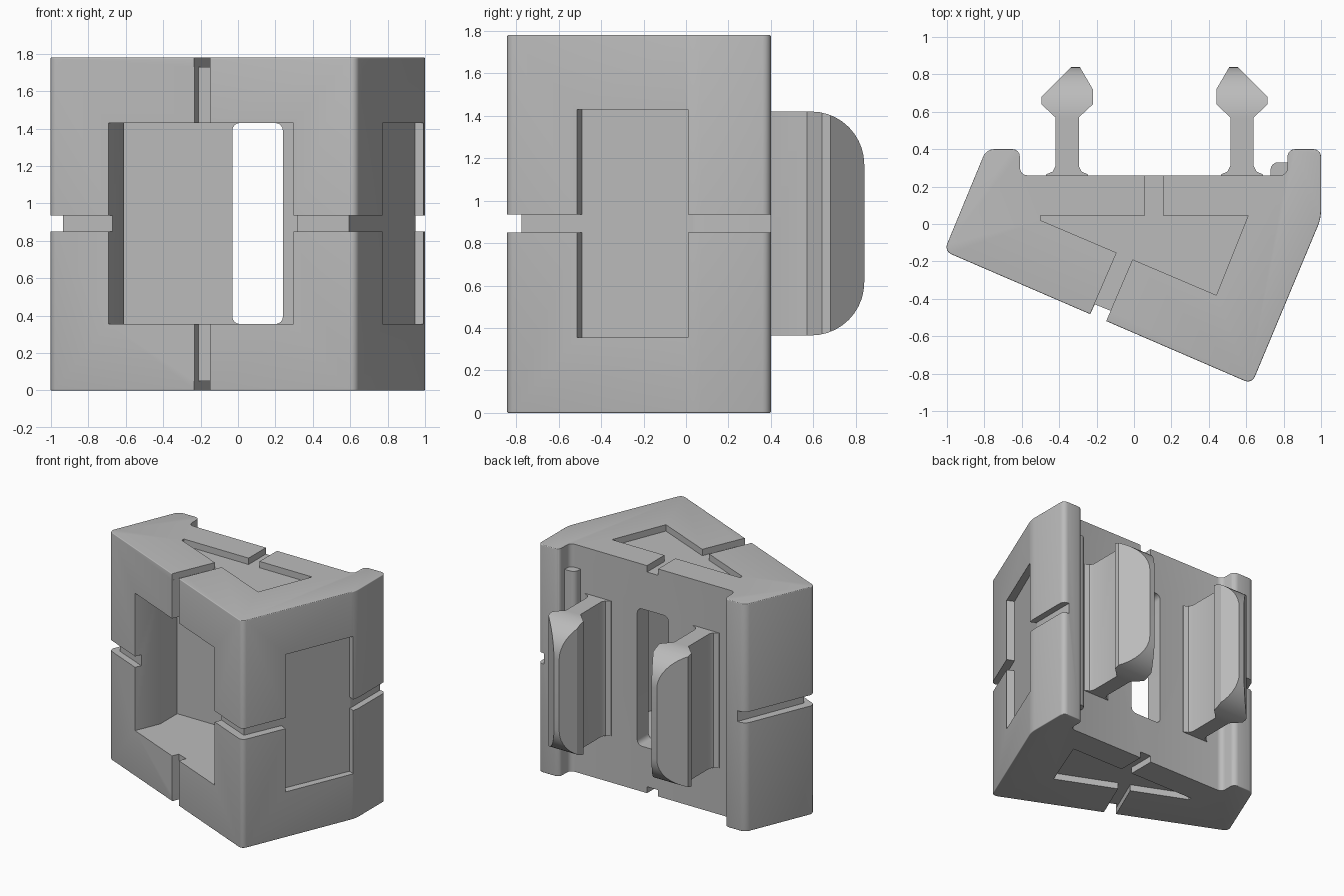
import bpy
import bmesh
import math

cube = bpy.data.objects.get("Cube")
if cube:
    bpy.data.objects.remove(cube, do_unlink=True)

H = 1.78              # total height
LOW, HIGH = 0.355, 1.43   # window height range
DEPTH = 0.05          # groove and recess depth

grey = bpy.data.materials.new("plain_grey")
grey.use_nodes = True
colour = (0.5, 0.5, 0.5, 1)
grey.diffuse_color = colour
grey.node_tree.nodes["Principled BSDF"].inputs["Base Color"].default_value = colour


def prism(name, points, z0, z1):
    """Extrude a plan outline from z0 to z1."""
    bm = bmesh.new()
    face = bm.faces.new([bm.verts.new((x, y, z0)) for x, y in points])
    out = bmesh.ops.extrude_face_region(bm, geom=[face])
    top = [v for v in out["geom"] if isinstance(v, bmesh.types.BMVert)]
    bmesh.ops.translate(bm, verts=top, vec=(0, 0, z1 - z0))
    bmesh.ops.recalc_face_normals(bm, faces=bm.faces)
    mesh = bpy.data.meshes.new(name)
    bm.to_mesh(mesh)
    bm.free()
    obj = bpy.data.objects.new(name, mesh)
    bpy.context.collection.objects.link(obj)
    mesh.materials.append(grey)
    return obj


def box(name, x0, x1, y0, y1, z0, z1):
    return prism(name, [(x0, y0), (x1, y0), (x1, y1), (x0, y1)], z0, z1)


def round_edges(obj, test, radius, segments=4):
    """Bevel the edges whose two end points pass the test."""
    bm = bmesh.new()
    bm.from_mesh(obj.data)
    edges = [e for e in bm.edges if test(e.verts[0].co, e.verts[1].co)]
    bmesh.ops.bevel(bm, geom=edges, offset=radius, offset_type='OFFSET',
                    segments=segments, profile=0.5, affect='EDGES', clamp_overlap=True)
    bm.to_mesh(obj.data)
    bm.free()


def combine(obj, tool, operation='DIFFERENCE'):
    mod = obj.modifiers.new("cut", 'BOOLEAN')
    mod.operation = operation
    mod.solver = 'EXACT'
    mod.object = tool
    bpy.context.view_layer.objects.active = obj
    bpy.ops.object.modifier_apply(modifier=mod.name)
    bpy.data.objects.remove(tool, do_unlink=True)


def smooth(obj):
    bpy.ops.object.select_all(action='DESELECT')
    obj.select_set(True)
    bpy.context.view_layer.objects.active = obj
    bpy.ops.object.shade_smooth_by_angle(angle=math.radians(30))


def is_upright(a, b):
    return abs(a.z - b.z) > 0.5


def is_outer_rim(a, b):
    x, y = (a.x + b.x) / 2, (a.y + b.y) / 2
    back = -0.62 < x < 0.83 and y > 0.2
    return abs(a.z - b.z) < 0.001 and not back


# Main block with two rear lips
body = prism("body", [(-1.015, -0.145), (0.63, -0.855), (1, 0.03), (1, 0.4),
                      (0.82, 0.4), (0.82, 0.26), (-0.61, 0.26), (-0.61, 0.4),
                      (-0.79, 0.4)], 0, H)
round_edges(body, is_upright, 0.04)
round_edges(body, is_outer_rim, 0.035)

# Front window opening into the inner cavity
combine(body, prism("cavity_cutter", [(-0.775, -0.48), (0.215, -0.9), (0.65, 0.12),
                                      (-0.61, 0.12), (-0.61, -0.09)], LOW, HIGH))

# Rounded slot through the back wall
slot = box("slot_cutter", -0.03, 0.24, 0.05, 0.35, LOW, HIGH)
round_edges(slot, lambda a, b: abs(a.y - b.y) > 0.1, 0.04)
combine(body, slot)

# Recess and grooves on the top and bottom faces
for z0, z1 in ((-0.1, DEPTH), (H - DEPTH, H + 0.1)):
    combine(body, prism("recess_cutter", [(-0.5, 0.02), (0.44, -0.38),
                                          (0.61, 0.045), (-0.5, 0.045)], z0, z1))
    combine(body, prism("front_channel_cutter", [(-0.29, -0.61), (-0.204, -0.648),
                                                 (0, -0.17), (-0.085, -0.135)], z0, z1))
    combine(body, box("rear_channel_cutter", 0.06, 0.155, 0.03, 0.3, z0, z1))

# Upright groove on the front face
combine(body, prism("front_groove_cutter", [(-0.29, -0.61), (-0.204, -0.648),
                                            (-0.125, -0.464), (-0.21, -0.429)], -0.1, H + 0.1))

# Shallow panel on the slanted side
combine(body, prism("side_panel_cutter", [(0.718, -0.49), (0.856, -0.55),
                                          (1.083, -0.03), (0.945, 0.03)], LOW, HIGH))

# Level groove around the front and sides
combine(body, prism("belt_groove_cutter", [(-0.686, 0.5), (-0.935, -0.124), (0.594, -0.775),
                                           (0.95, 0.04), (0.95, 0.5), (1.2, 0.5), (1.2, -1),
                                           (-1.2, -1), (-1.2, 0.5)], 0.85, 0.935))
smooth(body)

# Pair of mirrored snap clips
CENTRE = 0.11
half = [(-0.47, 0.25), (-0.47, 0.265), (-0.435, 0.28), (-0.42, 0.31), (-0.42, 0.57),
        (-0.495, 0.64), (-0.495, 0.68), (-0.335, 0.84), (-0.29, 0.84), (-0.22, 0.72),
        (-0.22, 0.64), (-0.295, 0.57), (-0.295, 0.31), (-0.28, 0.28), (-0.245, 0.265),
        (-0.245, 0.25)]
for name, flip in (("right_clip", False), ("left_clip", True)):
    outline = [(2 * CENTRE - x, y) if flip else (x, y) for x, y in half]
    clip = prism(name, outline, 0.365, 1.42)
    limit = box("clip_rounding", -0.9, 0.9, 0.1, 0.84, 0.365, 1.42)
    round_edges(limit, lambda a, b: abs(a.x - b.x) > 1 and a.y > 0.8, 0.25, 10)
    combine(clip, limit, 'INTERSECT')
    smooth(clip)

# Small locating rib beside the lip
rib = box("locating_rib", 0.73, 0.83, 0.25, 0.33, 0.18, 1.6)
round_edges(rib, lambda a, b: is_upright(a, b) and a.x < 0.75 and a.y > 0.3, 0.04)
smooth(rib)
